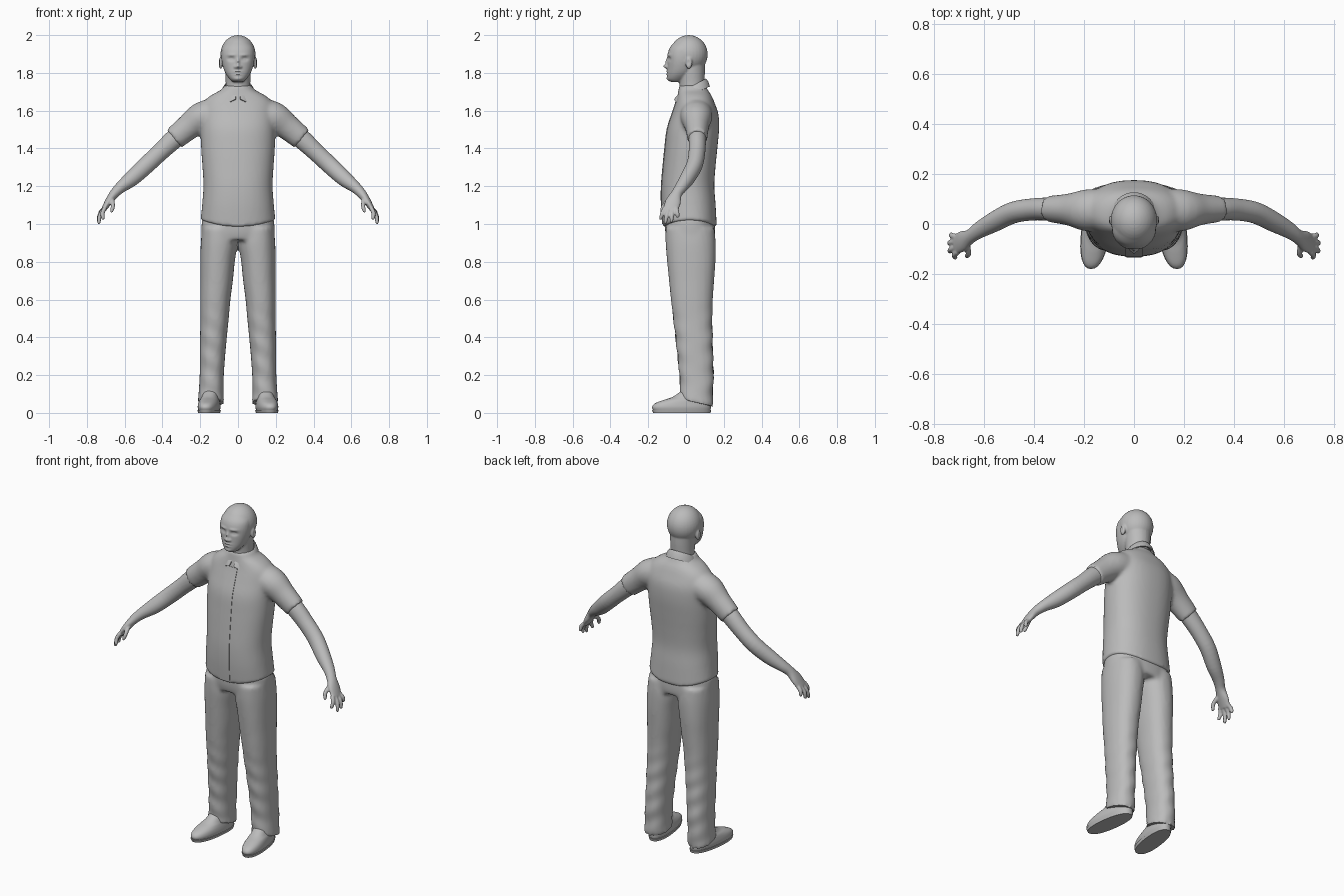
import bpy, bmesh, math
from mathutils import Vector

if "Cube" in bpy.data.objects:
    bpy.data.objects.remove(bpy.data.objects["Cube"])

GREY = bpy.data.materials.new("plain grey")
GREY.diffuse_color = (0.5, 0.5, 0.5, 1)
GREY.use_nodes = True
GREY.node_tree.nodes["Principled BSDF"].inputs["Base Color"].default_value = GREY.diffuse_color


def smooth_rows(rows, steps=4):
    """Catmull-Rom interpolation of section rows (x, y, z, a, b)."""
    out = []
    for i in range(len(rows) - 1):
        p = [rows[max(i - 1, 0)], rows[i], rows[i + 1], rows[min(i + 2, len(rows) - 1)]]
        for k in range(steps):
            t = k / steps
            out.append([0.5 * (2 * b + (c - a) * t + (2 * a - 5 * b + 4 * c - d) * t * t
                               + (3 * b - a - 3 * c + d) * t ** 3) for a, b, c, d in zip(*p)])
    return out + [list(rows[-1])]


def loft(bm, rows, s=1, flat=True, n=2.0, sides=32):
    """Closed loft of superellipse rings; flat rings are level, others follow the path."""
    rows = smooth_rows(rows)
    pts = [Vector(r[:3]) for r in rows]
    rings = []
    for i, r in enumerate(rows):
        u, v = Vector((1, 0, 0)), Vector((0, 1, 0))
        if not flat:
            t = (pts[min(i + 1, len(pts) - 1)] - pts[max(i - 1, 0)]).normalized()
            u = v.cross(t).normalized()
            v = t.cross(u)
        ring = []
        for k in range(sides):
            c, d = math.cos(k * math.tau / sides), math.sin(k * math.tau / sides)
            q = pts[i] + u * r[3] * math.copysign(abs(c) ** (2 / n), c) \
                + v * r[4] * math.copysign(abs(d) ** (2 / n), d)
            ring.append(bm.verts.new((q.x * s, q.y, q.z)))
        rings.append(ring)
    faces = [bm.faces.new(rings[0]), bm.faces.new(rings[-1])]
    for a, b in zip(rings, rings[1:]):
        for k in range(sides):
            j = (k + 1) % sides
            faces.append(bm.faces.new((a[k], a[j], b[j], b[k])))
    bmesh.ops.recalc_face_normals(bm, faces=faces)


def ball(bm, c, r):
    """Ellipsoid."""
    res = bmesh.ops.create_uvsphere(bm, u_segments=32, v_segments=20, radius=1)
    for v in res["verts"]:
        v.co = Vector((c[i] + v.co[i] * r[i] for i in range(3)))


def finish(name, bm, voxel=0, smooth=0, shape=None, mods=(), angle=50):
    """Turn a bmesh into an object, fuse its pieces, then reshape the vertices."""
    me = bpy.data.meshes.new(name)
    bm.to_mesh(me)
    bm.free()
    ob = bpy.data.objects.new(name, me)
    bpy.context.collection.objects.link(ob)
    if voxel:
        m = ob.modifiers.new("fuse", 'REMESH')
        m.mode, m.voxel_size = 'VOXEL', voxel
    if smooth:
        m = ob.modifiers.new("soften", 'SMOOTH')
        m.iterations, m.factor = smooth, 0.5
    for kind, props in mods:
        m = ob.modifiers.new(kind.lower(), kind)
        for key, val in props.items():
            setattr(m, key, val)
    bpy.ops.object.select_all(action='DESELECT')
    ob.select_set(True)
    bpy.context.view_layer.objects.active = ob
    bpy.ops.object.convert(target='MESH')
    if shape:
        for v in ob.data.vertices:
            shape(v.co)
    ob.data.materials.clear()
    ob.data.materials.append(GREY)
    bpy.ops.object.shade_smooth_by_angle(angle=math.radians(angle))
    return ob


def span(z, front, back, half, x=0):
    """Level row from its front and back y and its half width."""
    return (x, (front + back) / 2, z, half, (back - front) / 2)


# Shirt: torso fused with both short sleeves
bm = bmesh.new()
loft(bm, [span(0.985, -.122, .163, .198), span(1.1, -.13, .157, .19), span(1.2, -.13, .15, .183),
          span(1.3, -.122, .156, .188), span(1.4, -.112, .166, .195), span(1.5, -.1, .175, .197),
          span(1.58, -.075, .172, .195), span(1.64, -.055, .152, .185), span(1.68, -.045, .135, .145),
          span(1.71, -.04, .115, .09), span(1.735, -.036, .105, .073)], n=2.3, sides=48)
for s in (1, -1):
    loft(bm, [(.1, .055, 1.59, .08, .085), (.19, .055, 1.565, .082, .084), (.26, .058, 1.515, .069, .064),
              (.338, .06, 1.452, .062, .053)], s, flat=False)


def shirt_hem(co):
    if co.z < 1.1:
        co.z += 0.8 * co.x ** 2 * (1.1 - co.z) / 0.1


shirt = finish("shirt", bm, 0.011, 5, shirt_hem)

# Button placket: thin strip laid on the shirt front
bm = bmesh.new()
cols = [[bm.verts.new((x, -0.4, 1.0 + 0.65 * i / 40)) for x in (-.033, -.011, .011, .033)]
        for i in range(41)]
for a, b in zip(cols, cols[1:]):
    for k in range(3):
        bm.faces.new((a[k], a[k + 1], b[k + 1], b[k]))
finish("placket", bm, mods=[
    ('SHRINKWRAP', dict(target=shirt, wrap_method='PROJECT', use_project_y=True, use_project_z=False,
                        use_positive_direction=True, offset=0.002)),
    ('SOLIDIFY', dict(thickness=0.003, offset=0))])

# Folded collar: open at the front, with pointed ends
bm = bmesh.new()
N, cols = 48, []
for i in range(N + 1):
    th = math.radians(8 + 344 * i / N)
    sn, cs = math.sin(th), math.cos(th)
    front = max(cs, 0)
    tip = max(0, 1 - abs(min(th, math.tau - th) - 0.62) / 0.45)
    zt = 1.727 - 0.04 * cs
    cols.append([bm.verts.new(((0.068 + o) * sn, 0.033 - (0.07 + o) * cs, zt - d))
                 for o, d in ((0, 0.025), (0.003, 0), (0.011, 0.012),
                              (0.021 + .004 * front, 0.04 + 0.025 * tip - 0.012 * front))])
for a, b in zip(cols, cols[1:]):
    for k in range(3):
        bm.faces.new((a[k], b[k], b[k + 1], a[k + 1]))
finish("collar", bm, mods=[('SOLIDIFY', dict(thickness=0.006, offset=0))])

# Trousers: hips fused with both legs
bm = bmesh.new()
loft(bm, [span(.915, -.1, .15, .185), span(.96, -.11, .154, .194), span(1.03, -.112, .15, .19)],
     n=2.3, sides=48)
for s in (1, -1):
    loft(bm, [span(.055, -.03, .143, .071, .143), span(.1, -.03, .142, .066, .143),
              span(.2, -.035, .146, .064, .139), span(.3, -.045, .143, .067, .135),
              span(.4, -.056, .141, .071, .13), span(.5, -.068, .139, .075, .124),
              span(.6, -.08, .142, .08, .12), span(.7, -.09, .149, .086, .113),
              span(.8, -.1, .156, .091, .108), span(.9, -.108, .157, .097, .1),
              span(.98, -.108, .15, .09, .1)], s, n=2.25)


def trouser_folds(co):
    if co.z < 0.15:                                   # hem drops at the heel
        co.z -= (co.y - 0.05) * 0.25 * (0.15 - co.z) / 0.1
    if co.z < 0.6:                                    # soft creases below the knee
        w = min(1, (0.6 - co.z) / 0.2) * 0.0025
        co.y += w * math.sin(co.z * 55 + co.x * 30)


finish("trousers", bm, 0.011, 4, trouser_folds)

for s, side in ((1, "left"), (-1, "right")):
    # Shoe upper and sole, toes turned slightly outward
    def splay(co, s=s):
        co.x -= s * co.y * 0.12

    bm = bmesh.new()
    loft(bm, [span(.01, -.172, .128, .052, .15), span(.03, -.18, .132, .056, .15),
              span(.05, -.165, .13, .054, .15), span(.068, -.12, .126, .05, .15),
              span(.085, -.07, .122, .045, .148), span(.12, -.02, .115, .04, .145)], s, n=2.3)
    finish(side + "_shoe", bm, shape=splay)
    bm = bmesh.new()
    loft(bm, [span(0, -.174, .13, .054, .15), span(.016, -.18, .134, .058, .15)], s, n=2.3)
    finish(side + "_sole", bm, shape=splay, angle=40)

    # Bare arm fused with palm, fingers and thumb
    bm = bmesh.new()
    loft(bm, [(.26, .06, 1.51, .048, .046), (.335, .06, 1.452, .052, .046), (.41, .058, 1.382, .047, .044),
              (.485, .045, 1.312, .046, .043), (.56, .008, 1.243, .042, .04),
              (.62, -.025, 1.195, .031, .033), (.655, -.05, 1.16, .025, .029),
              (.685, -.068, 1.118, .02, .041), (.712, -.082, 1.075, .013, .04)], s, flat=False)
    for base, tip in (((.705, -.112, 1.085), (.716, -.137, 1.022)),
                      ((.709, -.092, 1.08), (.74, -.112, 1.0)),
                      ((.709, -.07, 1.08), (.742, -.078, 1.008)),
                      ((.705, -.052, 1.085), (.735, -.042, 1.034)),
                      ((.668, -.075, 1.135), (.668, -.135, 1.062))):
        a, b = Vector(base), Vector(tip)
        bend = Vector((.007, 0, .004)) if base[2] < 1.1 else Vector((-.006, -.012, 0))
        loft(bm, [(*p, r, r) for p, r in ((a, .012), (a.lerp(b, .5) + bend, .0115),
                                          (a.lerp(b, .88), .0095), (b, .004))],
             s, flat=False, sides=12)
    finish(side + "_arm", bm, 0.005, 3)

# Head: cranium, face, neck and ears fused, features pressed in and out
bm = bmesh.new()
ball(bm, (0, .015, 1.898), (.093, .1, .102))
loft(bm, [span(1.752, -.08, -.02, .026), span(1.765, -.097, .0, .042), span(1.79, -.1, .03, .062),
          span(1.82, -.099, .05, .076), span(1.86, -.098, .06, .086), span(1.9, -.097, .065, .088),
          span(1.935, -.085, .065, .082), span(1.965, -.06, .06, .06)], n=2.15)
loft(bm, [span(1.66, -.03, .1, .07), span(1.74, -.035, .098, .065), span(1.8, -.04, .1, .068),
          span(1.84, -.03, .1, .07)])
for s in (1, -1):
    ball(bm, (s * .092, .015, 1.852), (.011, .018, .032))

# x, z, outward push, x spread, z spread
FEATURES = [(0, 1.834, .02, .011, .011), (0, 1.858, .012, .008, .018),
            (.015, 1.831, .008, .007, .007), (.036, 1.874, -.011, .017, .01),
            (.036, 1.873, .005, .01, .005), (.034, 1.895, .005, .022, .007),
            (0, 1.807, .006, .02, .005), (0, 1.793, .006, .017, .005),
            (0, 1.8, -.004, .022, .0025), (0, 1.768, .005, .018, .01)]


def face(co):
    if co.y < -0.03:
        for x, z, push, sx, sz in FEATURES:
            co.y -= push * math.exp(-((abs(co.x) - x) / sx) ** 2 - ((co.z - z) / sz) ** 2)
    elif abs(co.x) > 0.094 and co.z < 1.9:            # hollow of the ear
        co.x -= math.copysign(.006, co.x) * math.exp(-((co.y - .012) / .008) ** 2
                                                     - ((co.z - 1.855) / .014) ** 2)


finish("head", bm, 0.005, 5, face)
